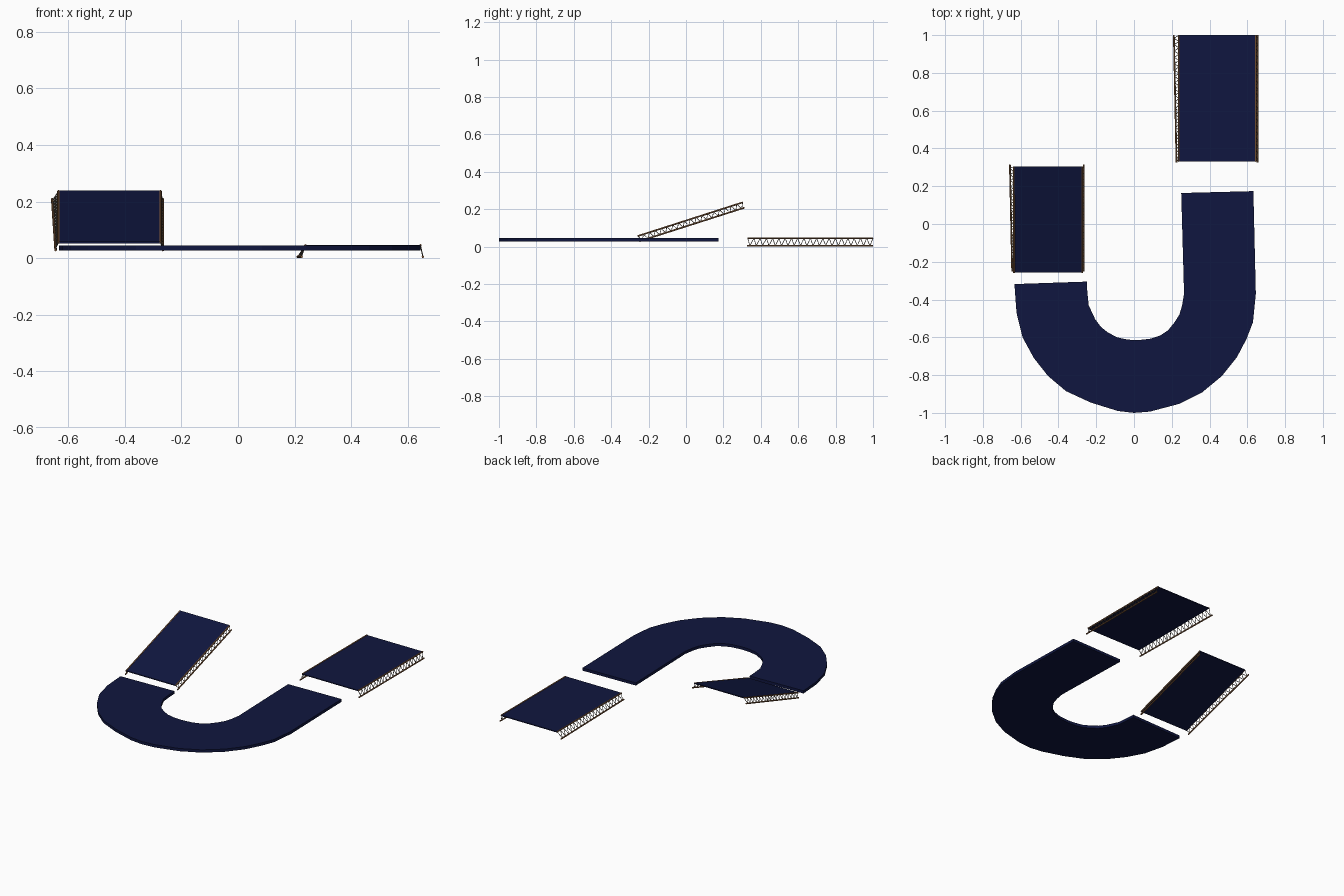
import bpy, bmesh, math
from mathutils import Vector

if "Cube" in bpy.data.objects:
    bpy.data.objects.remove(bpy.data.objects["Cube"])


def material(name, color):
    m = bpy.data.materials.new(name)
    m.diffuse_color = (*color, 1)
    m.use_nodes = True
    m.node_tree.nodes["Principled BSDF"].inputs["Base Color"].default_value = m.diffuse_color
    return m


NAVY = material("navy", (0.005, 0.008, 0.05))
WOOD = material("wood", (0.26, 0.12, 0.05))
STEEL = material("steel", (0.14, 0.12, 0.10))


def finish(name, bm, mat):
    bmesh.ops.recalc_face_normals(bm, faces=bm.faces)
    me = bpy.data.meshes.new(name)
    bm.to_mesh(me)
    bm.free()
    me.materials.append(mat)
    ob = bpy.data.objects.new(name, me)
    bpy.context.collection.objects.link(ob)
    return ob


def add_rod(bm, a, b, r, sides):
    a, b = Vector(a), Vector(b)
    d = b - a
    res = bmesh.ops.create_cone(bm, cap_ends=True, segments=sides, radius1=r, radius2=r, depth=d.length)
    rot = d.to_track_quat('Z', 'Y')
    for v in res["verts"]:
        v.co = rot @ v.co + (a + b) / 2


def slab(name, rows, thickness):
    """Strip through (left, right) top points, given depth along z."""
    bm = bmesh.new()
    rings = []
    for l, r in rows:
        l, r = Vector(l), Vector(r)
        down = Vector((0, 0, -thickness))
        rings.append([bm.verts.new(p) for p in (l, r, r + down, l + down)])
    for a, b in zip(rings, rings[1:]):
        for i in range(4):
            j = (i + 1) % 4
            bm.faces.new((a[i], a[j], b[j], b[i]))
    bm.faces.new(rings[0])
    bm.faces.new(rings[-1])
    return finish(name, bm, NAVY)


def truss(name, top, bottom, bays):
    """Two round chords joined by a zigzag of thin struts."""
    bm = bmesh.new()
    for a, b in (top, bottom):
        add_rod(bm, a, b, 0.0045, 8)
    finish(name + "_chords", bm, WOOD)
    bm = bmesh.new()
    t0, t1, b0, b1 = map(Vector, (*top, *bottom))
    for i in range(bays):
        u, m, w = i / bays, (i + 0.5) / bays, (i + 1) / bays
        add_rod(bm, t0.lerp(t1, u), b0.lerp(b1, m), 0.0018, 5)
        add_rod(bm, b0.lerp(b1, m), t0.lerp(t1, w), 0.0018, 5)
    finish(name + "_struts", bm, STEEL)


# Curved U-shaped walkway: left end, half-round bend, straight right leg
outer = [(-0.633, -0.318), (-0.622, -0.47), (-0.59, -0.6), (-0.53, -0.71), (-0.455, -0.805),
         (-0.36, -0.885), (-0.23, -0.945), (-0.085, -0.99), (0.0, -1.0), (0.085, -0.993),
         (0.24, -0.952), (0.36, -0.892), (0.465, -0.805), (0.545, -0.705), (0.595, -0.61),
         (0.63, -0.52), (0.645, -0.37), (0.632, 0.174)]
inner = [(-0.25, -0.305), (-0.247, -0.36), (-0.24, -0.43), (-0.205, -0.505), (-0.175, -0.545),
         (-0.14, -0.573), (-0.09, -0.6), (-0.035, -0.612), (0.0, -0.614), (0.03, -0.614),
         (0.09, -0.607), (0.14, -0.59), (0.18, -0.563), (0.215, -0.52), (0.24, -0.48),
         (0.255, -0.43), (0.265, -0.37), (0.25, 0.164)]
slab("curved_walkway", [((*o, 0.045), (*i, 0.045)) for o, i in zip(outer, inner)], 0.018)

# Level bridge deck and its side trusses
slab("level_deck", [((0.238, 0.33, 0.046), (0.645, 0.33, 0.046)),
                    ((0.238, 1.0, 0.046), (0.645, 1.0, 0.046))], 0.006)
truss("level_left_truss", ((0.238, 0.33, 0.045), (0.238, 1.0, 0.045)),
      ((0.225, 0.325, 0.0045), (0.211, 1.0, 0.0045)), 20)
truss("level_right_truss", ((0.645, 0.33, 0.045), (0.645, 1.0, 0.045)),
      ((0.654, 0.325, 0.0045), (0.654, 1.0, 0.0045)), 20)

# Sloping ramp deck and its side trusses
slab("ramp_deck", [((-0.635, -0.256, 0.058), (-0.274, -0.256, 0.058)),
                   ((-0.635, 0.305, 0.239), (-0.274, 0.305, 0.239))], 0.006)
truss("ramp_left_truss", ((-0.635, -0.258, 0.056), (-0.635, 0.303, 0.236)),
      ((-0.645, -0.25, 0.028), (-0.657, 0.313, 0.208)), 18)
truss("ramp_right_truss", ((-0.274, -0.258, 0.056), (-0.274, 0.303, 0.236)),
      ((-0.266, -0.25, 0.028), (-0.266, 0.313, 0.208)), 18)
